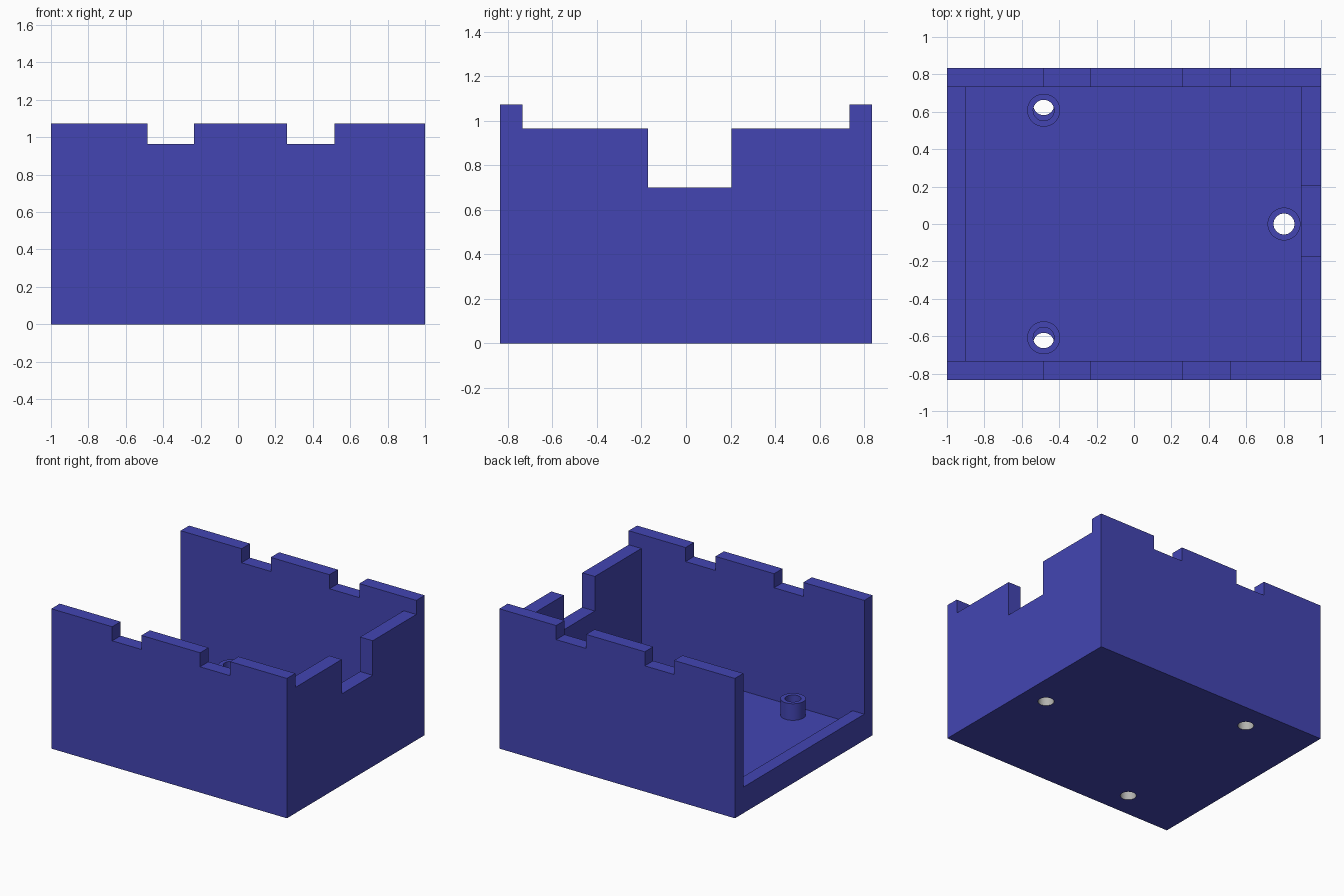
import bpy
import bmesh
import math
from mathutils import Matrix, Vector

if "Cube" in bpy.data.objects:
    bpy.data.objects.remove(bpy.data.objects["Cube"])

L, W, H = 2.0, 1.67, 1.073       # outer size
FLOOR, SILL, RIM, GAP = 0.103, 0.20, 0.965, 0.70
INNER_Y = 0.733
POST_TOP, POST_R, HOLE_R = 0.23, 0.088, 0.056


def material(name, rgb):
    m = bpy.data.materials.new(name)
    m.diffuse_color = (*rgb, 1)
    m.use_nodes = True
    m.node_tree.nodes["Principled BSDF"].inputs["Base Color"].default_value = m.diffuse_color
    return m


blue = material("blue plastic", (0.056, 0.060, 0.45))
grey = material("grey hole lining", (0.45, 0.45, 0.43))


def to_object(name, bm, mat_index=0):
    bmesh.ops.recalc_face_normals(bm, faces=bm.faces[:])
    for f in bm.faces:
        f.material_index = mat_index
    me = bpy.data.meshes.new(name)
    bm.to_mesh(me)
    bm.free()
    ob = bpy.data.objects.new(name, me)
    me.materials.append(blue)
    me.materials.append(grey)
    bpy.context.collection.objects.link(ob)
    return ob


def box(name, x, y, z):
    bm = bmesh.new()
    size = (x[1] - x[0], y[1] - y[0], z[1] - z[0])
    mid = (sum(x) / 2, sum(y) / 2, sum(z) / 2)
    bmesh.ops.create_cube(bm, size=1, matrix=Matrix.Translation(mid) @ Matrix.Diagonal((*size, 1)))
    return to_object(name, bm)


def cut(target, cutter):
    mod = target.modifiers.new("cut", 'BOOLEAN')
    mod.operation = 'DIFFERENCE'
    mod.solver = 'EXACT'
    mod.object = cutter
    bpy.context.view_layer.objects.active = target
    bpy.ops.object.modifier_apply(modifier=mod.name)
    bpy.data.objects.remove(cutter)


# Open tray body
tray = box("tray", (-L / 2, L / 2), (-W / 2, W / 2), (0, H))

# Cavity: stepped profile with the low left sill and lowered right wall
profile = [(-0.9, FLOOR), (0.893, FLOOR), (0.893, RIM), (1.1, RIM),
           (1.1, 1.3), (-1.1, 1.3), (-1.1, SILL), (-0.9, SILL)]
bm = bmesh.new()
face = bm.faces.new([bm.verts.new((x, -INNER_Y, z)) for x, z in profile])
ext = bmesh.ops.extrude_face_region(bm, geom=[face])
moved = [g for g in ext["geom"] if isinstance(g, bmesh.types.BMVert)]
bmesh.ops.translate(bm, verts=moved, vec=(0, 2 * INNER_Y, 0))
cut(tray, to_object("cavity_cutter", bm))

# Notches in the front and back walls, and the gap in the right wall
for x in ((-0.483, -0.235), (0.263, 0.517)):
    cut(tray, box("notch_cutter", x, (-1, 1), (RIM, 1.3)))
cut(tray, box("gap_cutter", (0.85, 1.1), (-0.17, 0.205), (GAP, 1.3)))

# Screw posts; the floor holes under the left pair sit slightly outward
for name, x, y, hole_y in (("post_back", -0.483, 0.608, 0.638),
                           ("post_front", -0.483, -0.608, -0.638),
                           ("post_right", 0.802, 0.0, 0.0)):
    bm = bmesh.new()
    bmesh.ops.create_cone(bm, cap_ends=True, segments=48, radius1=HOLE_R, radius2=HOLE_R,
                          depth=0.4, matrix=Matrix.Translation((x, hole_y, 0)))
    cut(tray, to_object("hole_cutter", bm, 1))

    bm = bmesh.new()
    ring = [bm.verts.new((x + r, y, z)) for r, z in
            ((POST_R, FLOOR), (POST_R, POST_TOP), (HOLE_R, POST_TOP), (HOLE_R, FLOOR))]
    edges = [bm.edges.new((ring[i], ring[i + 1])) for i in range(3)]
    bmesh.ops.spin(bm, geom=ring + edges, cent=Vector((x, y, 0)), axis=(0, 0, 1),
                   angle=2 * math.pi, steps=48, use_merge=True)
    bmesh.ops.remove_doubles(bm, verts=bm.verts[:], dist=1e-4)
    to_object(name, bm)

# Smooth round walls, keep sharp edges
bpy.ops.object.select_all(action='DESELECT')
for ob in bpy.context.scene.objects:
    ob.select_set(True)
    bpy.context.view_layer.objects.active = ob
bpy.ops.object.shade_smooth_by_angle(angle=math.radians(30))
